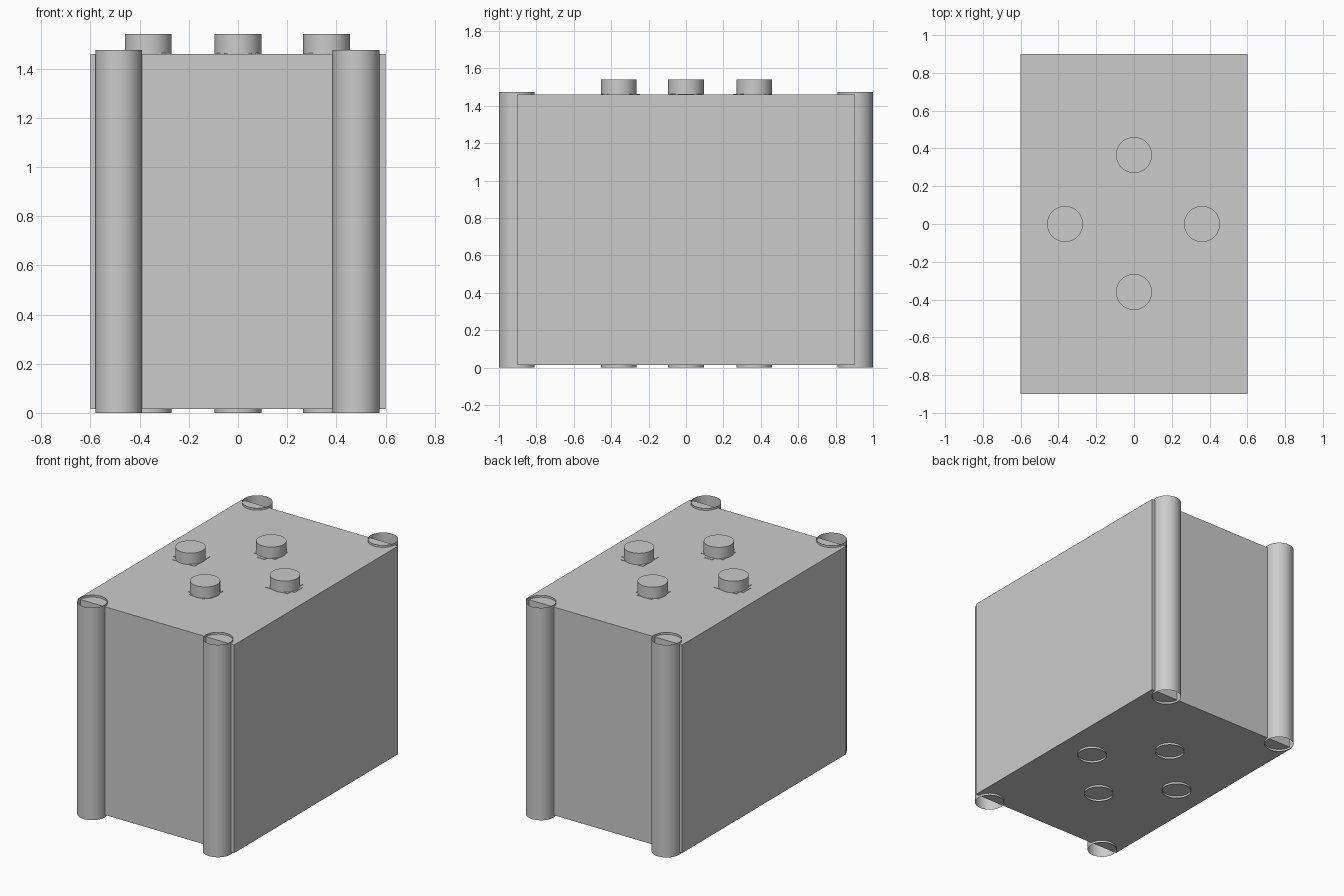
import bpy
import bmesh
from math import pi, radians
from mathutils import Matrix, Vector

cube = bpy.data.objects.get("Cube")
if cube:
    bpy.data.objects.remove(cube, do_unlink=True)

GREY = (0.6, 0.6, 0.6, 1.0)
mat = bpy.data.materials.new("plain_grey")
mat.use_nodes = True
mat.diffuse_color = GREY
mat.node_tree.nodes["Principled BSDF"].inputs["Base Color"].default_value = GREY


def finish(name, bm, smooth=False):
    mesh = bpy.data.meshes.new(name)
    bm.to_mesh(mesh)
    bm.free()
    mesh.materials.append(mat)
    obj = bpy.data.objects.new(name, mesh)
    bpy.context.collection.objects.link(obj)
    if smooth:
        bpy.ops.object.select_all(action="DESELECT")
        obj.select_set(True)
        bpy.context.view_layer.objects.active = obj
        bpy.ops.object.shade_smooth_by_angle(angle=radians(30))
    return obj


def box(name, x, y, z):
    """Box from three (low, high) ranges."""
    bm = bmesh.new()
    ranges = (x, y, z)
    size = [hi - lo for lo, hi in ranges]
    mid = Vector([(hi + lo) / 2 for lo, hi in ranges])
    bmesh.ops.create_cube(bm, size=1, matrix=Matrix.Translation(mid) @ Matrix.Diagonal((*size, 1)))
    return finish(name, bm)


def tube(name, x, y, top, capped):
    """Upright cylinder standing on the ground, open below."""
    bm = bmesh.new()
    bmesh.ops.create_cone(bm, cap_ends=True, segments=48, radius1=RADIUS, radius2=RADIUS,
                          depth=top, matrix=Matrix.Translation((x, y, top / 2)))
    bm.normal_update()
    ends = [f for f in bm.faces if f.normal.z < -0.9 or (f.normal.z > 0.9 and not capped)]
    bmesh.ops.delete(bm, geom=ends, context="FACES_ONLY")
    return finish(name, bm, smooth=True)


RADIUS = 0.095
TOP = 1.46

# Main block
box("body", (-0.6, 0.6), (-0.9, 0.9), (0.015, TOP))

# Open tubes at the four corners
for side, x in (("left", 0.48), ("right", -0.485)):
    for end, y in (("front", -0.905), ("back", 0.905)):
        tube(f"{end}_{side}_corner_tube", x, y, 1.475, False)

# Round pegs through the block, each with a thin base plate and tab
for name, x, y, tab in (("left", 0.36, 0, 1), ("right", -0.365, 0, 1),
                        ("front", 0, -0.36, -1), ("back", 0, 0.365, -1)):
    tube(f"{name}_peg", x, y, 1.54, True)
    centre = Vector((x, y, 0))
    out = centre.normalized()
    across = Vector((-out.y, out.x, 0))

    def plate(part, near, far, half, height):
        a = centre + out * near - across * half
        b = centre + out * far + across * half
        box(f"{name}_{part}", sorted((a.x, b.x)), sorted((a.y, b.y)), (TOP - 0.01, TOP + height))

    if tab > 0:
        plate("base_plate", -0.09, 0.08, 0.085, 0.003)
        plate("base_tab", 0.07, 0.105, 0.043, 0.003)
    else:
        plate("base_plate", -0.075, 0.06, 0.085, 0.003)
        plate("base_end", 0.05, 0.092, 0.055, 0.003)
        plate("base_tab", -0.115, -0.06, 0.03, 0.003)
